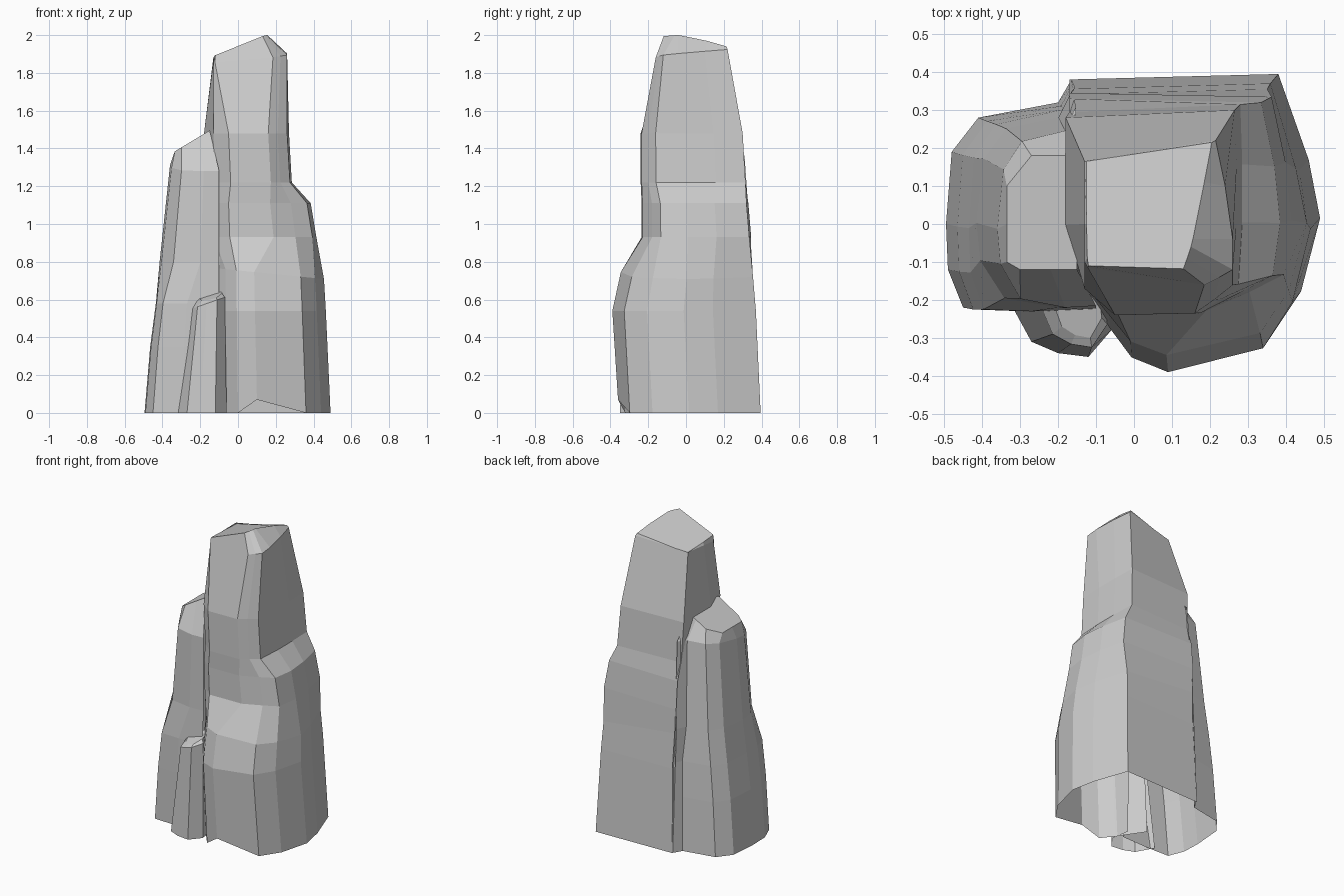
import bpy


def bounds(profile):
    xs, ys = [p[0] for p in profile], [p[1] for p in profile]
    return min(xs), max(xs), min(ys), max(ys)


def loft(name, levels, open_bands):
    """Loft clockwise profiles, each fitted to a box and tilted.
    level = (profile, z, x0, x1, y0, y1, tilt_x, tilt_y); the bottom stays open.
    The closing side is left out of the first open_bands bands."""
    verts, faces = [], []
    n = len(levels[0][0])
    for profile, z, x0, x1, y0, y1, tx, ty in levels:
        a0, a1, b0, b1 = bounds(profile)
        for px, py in profile:
            u, v = (px - a0) / (a1 - a0), (py - b0) / (b1 - b0)
            x, y = x0 + u * (x1 - x0), y0 + v * (y1 - y0)
            verts.append((x, y, z + tx * (x - (x0 + x1) / 2) + ty * (y - (y0 + y1) / 2)))
    for k in range(len(levels) - 1):
        for i in range(n if k >= open_bands else n - 1):
            a, b = k * n + i, k * n + (i + 1) % n
            faces.append((a, a + n, b + n, b))
    last = (len(levels) - 1) * n
    faces.append(tuple(reversed(range(last, last + n))))
    mesh = bpy.data.meshes.new(name)
    mesh.from_pydata(verts, [], faces)
    mesh.update()
    obj = bpy.data.objects.new(name, mesh)
    bpy.context.collection.objects.link(obj)
    return obj


# Main spire: wide buttressed foot, shouldered middle, narrow crown, sloping cap
foot = [(-.17, .38), (.38, .395), (.46, .16), (.49, 0), (.44, -.2),
        (.36, -.325), (.1, -.39), (0, -.35), (-.06, -.27), (-.17, -.1)]
shoulder = [(-.17, .33), (.335, .32), (.37, .15), (.385, 0), (.365, -.14),
            (.28, -.185), (.17, -.235), (-.05, -.24), (-.13, -.17), (-.17, -.05)]
crown = [(-.18, .285), (.265, .305), (.27, .15), (.27, 0), (.26, -.16),
         (.21, -.2), (.16, -.235), (-.05, -.24), (-.13, -.17), (-.18, 0)]
brim = [(-.13, .165), (.215, .22), (.24, .1), (.26, -.04), (.26, -.12),
        (.225, -.14), (.185, -.16), (-.122, -.115), (-.13, -.1), (-.13, 0)]
cap = [(-.125, .165), (.205, .215), (.185, .11), (.155, -.04), (.15, -.06),
       (.14, -.09), (.13, -.118), (-.12, -.11), (-.123, -.09), (-.125, 0)]
spire = loft("main_spire", [
    (foot, 0, -.17, .49, -.36, .395, 0, 0),
    (foot, .54, -.17, .465, -.39, .37, 0, 0),
    (foot, .74, -.17, .455, -.345, .355, -.1, 0),
    (shoulder, .93, -.17, .415, -.235, .345, 0, 0),
    (shoulder, 1.11, -.17, .385, -.235, .33, 0, 0),
    (crown, 1.22, -.17, .285, -.24, .315, 0, 0),
    (crown, 1.48, -.18, .27, -.24, .30, 0, 0),
    (brim, 1.89, -.13, .26, -.16, .22, .1, .1),
    (cap, 1.95, -.125, .205, -.118, .215, .4, -.05),
], 5)
spire.data.vertices[6].co.z = .07     # notch in the front bottom edge
spire.data.vertices[81].co.z = 1.94   # lowered back corner of the cap
spire.data.vertices[82].co.z = 1.97

# Left column leaning against the spire
base = [(-.1, -.22), (-.3, -.225), (-.45, -.22), (-.49, -.12), (-.495, 0),
        (-.48, .19), (-.41, .28), (-.2, .32), (-.165, .38)]
shaft = [(-.1, -.22), (-.2, -.225), (-.345, -.2), (-.41, -.1), (-.42, 0),
         (-.40, .17), (-.34, .25), (-.2, .28), (-.165, .35)]
top = [(-.15, -.12), (-.22, -.12), (-.3, -.12), (-.335, -.1), (-.335, 0),
       (-.335, .1), (-.27, .18), (-.2, .18), (-.15, .18)]
loft("left_column", [
    (base, 0, -.495, -.1, -.225, .38, 0, 0),
    (base, .35, -.465, -.1, -.23, .37, 0, 0),
    (base, .58, -.435, -.1, -.23, .36, 0, 0),
    (shaft, .80, -.415, -.1, -.22, .35, 0, 0),
    (shaft, 1.32, -.36, -.1, -.22, .31, 0, .15),
    (top, 1.44, -.335, -.15, -.12, .18, .6, 0),
], 9)

# Small stump in the front crevice
stump = [(-.08, -.15), (-.06, -.28), (-.12, -.35), (-.2, -.34), (-.27, -.31), (-.33, -.2)]
loft("front_stump", [
    (stump, 0, -.33, -.06, -.35, -.15, 0, 0),
    (stump, .58, -.255, -.07, -.325, -.15, .35, 0),
    (stump, .62, -.22, -.085, -.30, -.15, .3, .3),
], 9)
